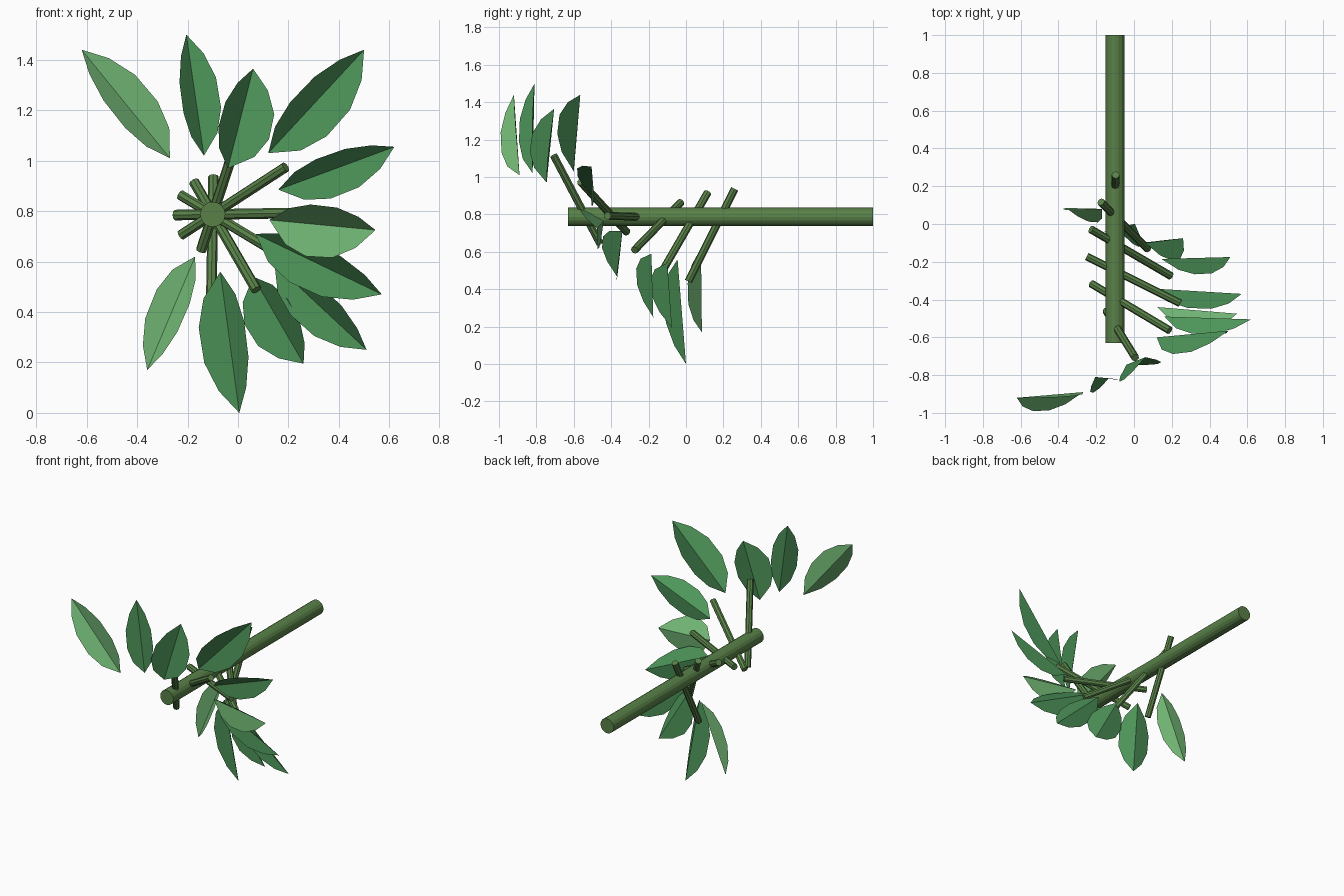
import bpy
from math import radians, sin, cos
from mathutils import Vector

if "Cube" in bpy.data.objects:
    bpy.data.objects.remove(bpy.data.objects["Cube"])


def material(name, rgb):
    m = bpy.data.materials.new(name)
    m.diffuse_color = (*rgb, 1)
    m.use_nodes = True
    m.node_tree.nodes["Principled BSDF"].inputs["Base Color"].default_value = m.diffuse_color
    return m


BARK = material("stem_green", (0.10, 0.22, 0.065))
LEAF = material("leaf_green", (0.075, 0.30, 0.10))
YOUNG = material("light_leaf_green", (0.17, 0.48, 0.18))


def rod(name, a, b, radius, sides):
    a, b = Vector(a), Vector(b)
    d = b - a
    bpy.ops.mesh.primitive_cylinder_add(vertices=sides, radius=radius, depth=d.length,
                                        location=(a + b) / 2)
    o = bpy.context.object
    o.name = name
    o.rotation_euler = d.to_track_quat('Z', 'Y').to_euler()
    o.data.materials.append(BARK)


# Outline as (position along midrib, share of half width)
OUTLINE = [(0.17, 0.70), (0.37, 1.0), (0.62, 0.97), (0.83, 0.60)]
# Forward tilt of the left and right half of each leaf
LEFT, RIGHT = radians(54), radians(5)


def leaf(name, base, tip, width, mat):
    """Leaf creased along its midrib, one half bent towards the front."""
    base, tip = Vector(base), Vector(tip)
    u = tip - base
    side = Vector((-u.z, 0, u.x)).normalized()
    front = Vector((0, -1, 0))
    wings = ((side * cos(LEFT) + front * sin(LEFT)) * width,
             (-side * cos(RIGHT) + front * sin(RIGHT)) * width)
    verts = [base, tip]
    for wing in wings:
        verts += [base + u * t + wing * w for t, w in OUTLINE]
    n = len(OUTLINE)
    faces = [[0, *range(2, 2 + n), 1], [1, *reversed(range(2 + n, 2 + 2 * n)), 0]]
    me = bpy.data.meshes.new(name)
    me.from_pydata(verts, [], faces)
    me.materials.append(mat)
    bpy.context.collection.objects.link(bpy.data.objects.new(name, me))


# Main stem
X, Z = -0.10, 0.787
rod("main_stem", (X, -0.63, Z), (X, 1.0, Z), 0.05, 16)

# Twigs spiral along the stem and pass through it
for i, deg in enumerate((72, 33, 1, -31, -60, -91)):
    d = Vector((cos(radians(deg)), -0.5, sin(radians(deg))))
    c = Vector((X, -0.535 + 0.144 * i, Z))
    rod(f"twig_{i + 1}", c - d * 0.15, c + d * 0.345, 0.021, 8)

# Leaves: base, tip, half width, material
LEAVES = [
    ((-0.27, -0.89, 1.01), (-0.62, -0.92, 1.44), 0.105, YOUNG),
    ((-0.135, -0.82, 1.02), (-0.205, -0.81, 1.50), 0.095, LEAF),
    ((-0.04, -0.745, 0.97), (0.06, -0.705, 1.365), 0.130, LEAF),
    ((0.12, -0.60, 1.03), (0.50, -0.565, 1.44), 0.125, LEAF),
    ((0.16, -0.49, 0.885), (0.62, -0.505, 1.055), 0.105, LEAF),
    ((0.125, -0.44, 0.765), (0.545, -0.475, 0.725), 0.130, YOUNG),
    ((0.07, -0.34, 0.71), (0.57, -0.37, 0.47), 0.115, LEAF),
    ((0.145, -0.185, 0.59), (0.51, -0.175, 0.25), 0.105, LEAF),
    ((0.06, -0.10, 0.54), (0.26, -0.075, 0.195), 0.125, LEAF),
    ((-0.07, -0.045, 0.56), (0.005, 0.0, 0.0), 0.115, LEAF),
    ((-0.17, 0.08, 0.62), (-0.36, 0.085, 0.17), 0.090, YOUNG),
]
for i, args in enumerate(LEAVES):
    leaf(f"leaf_{i + 1}", *args)
